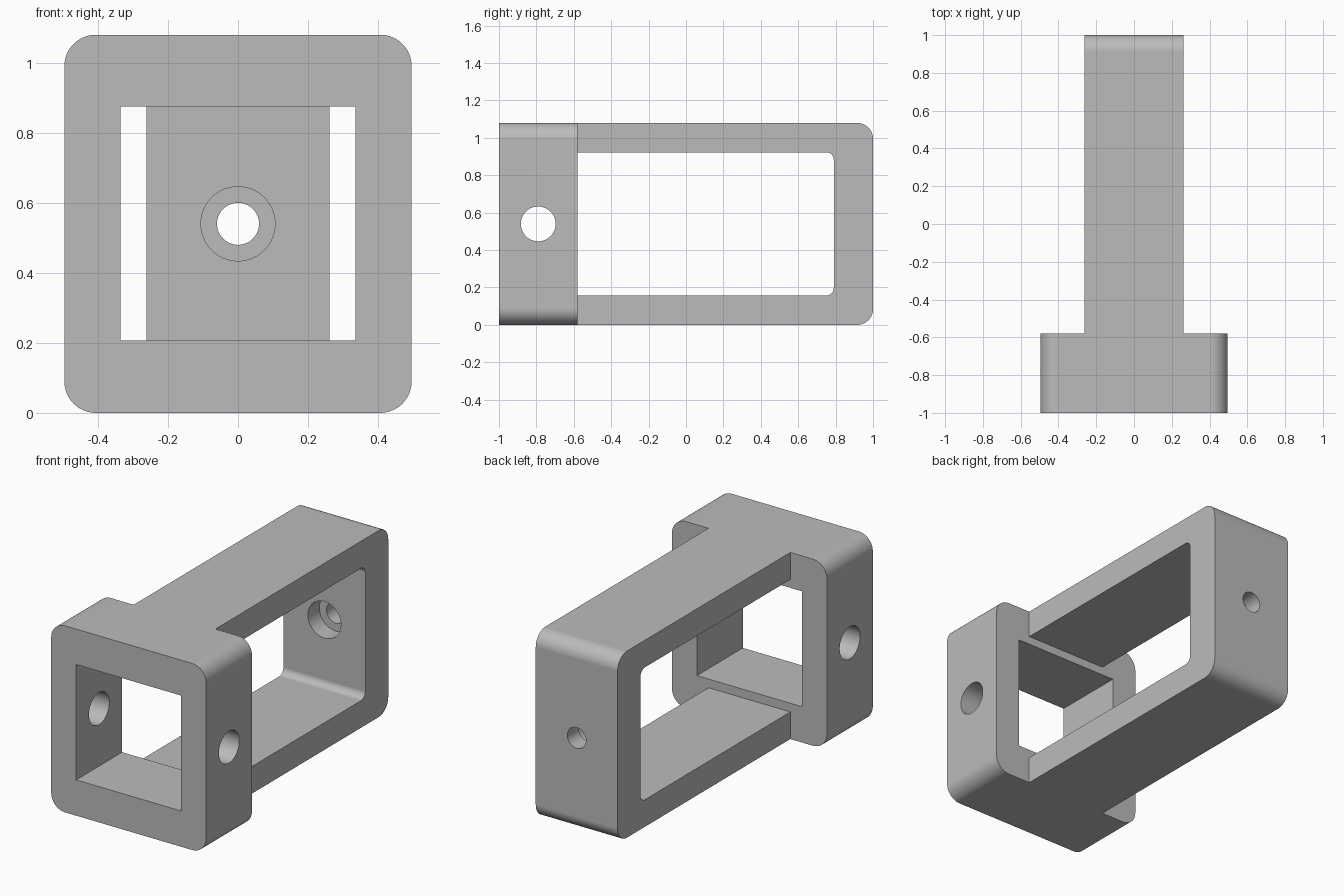
import bpy
import math
from mathutils import Matrix, Vector

if "Cube" in bpy.data.objects:
    bpy.data.objects.remove(bpy.data.objects["Cube"], do_unlink=True)

HEIGHT = 1.08
MID = HEIGHT / 2
JOINT = -0.58  # back face of the head


def rounded_outline(u0, u1, v0, v1, radii, steps=12):
    """Rectangle outline; radii run (u1,v1), (u0,v1), (u0,v0), (u1,v0)."""
    corners = [(u1, v1, -1, -1), (u0, v1, 1, -1), (u0, v0, 1, 1), (u1, v0, -1, 1)]
    points = []
    for i, ((u, v, su, sv), r) in enumerate(zip(corners, radii)):
        if r == 0:
            points.append((u, v))
            continue
        for k in range(steps + 1):
            a = math.pi / 2 * (i + k / steps)
            points.append((u + su * r + r * math.cos(a), v + sv * r + r * math.sin(a)))
    return points


def prism(name, outline, axis, start, end):
    """Extrude a (u, z) outline along x or y."""
    def place(p, d):
        return (d, p[0], p[1]) if axis == "x" else (p[0], d, p[1])
    n = len(outline)
    verts = [place(p, start) for p in outline] + [place(p, end) for p in outline]
    faces = [tuple(range(n)), tuple(range(2 * n - 1, n - 1, -1))]
    faces += [(i, i + n, (i + 1) % n + n, (i + 1) % n) for i in range(n)]
    if axis == "x":
        faces = [f[::-1] for f in faces]
    mesh = bpy.data.meshes.new(name)
    mesh.from_pydata(verts, [], faces)
    obj = bpy.data.objects.new(name, mesh)
    bpy.context.collection.objects.link(obj)
    return obj


def disc(u, radius):
    return [(u + radius * math.cos(a), MID + radius * math.sin(a))
            for a in (math.tau * i / 64 for i in range(64))]


def combine(target, tool, operation):
    tool.hide_render = True
    mod = target.modifiers.new("combine", "BOOLEAN")
    mod.operation, mod.solver, mod.object = operation, "EXACT", tool
    bpy.context.view_layer.objects.active = target
    bpy.ops.object.modifier_apply(modifier=mod.name)
    bpy.data.objects.remove(tool, do_unlink=True)


# Rounded head with its rectangular window
bracket = prism("bracket", rounded_outline(-0.496, 0.496, 0, HEIGHT, [0.09] * 4), "y", -1, JOINT)

# Long closed arm, overlapping into the head, with a rounded opening
arm = prism("arm", rounded_outline(-0.8, 1, 0, HEIGHT, [0.085, 0, 0, 0.085]), "x", -0.262, 0.262)
opening = prism("arm_opening", rounded_outline(JOINT, 0.79, 0.157, 0.923, [0.04, 0, 0, 0.04]), "x", -0.5, 0.5)
combine(arm, opening, "DIFFERENCE")
combine(bracket, arm, "UNION")

# Window, cross pin hole, back screw hole and its counterbore
cutters = [
    prism("window", rounded_outline(-0.336, 0.336, 0.207, 0.875, [0] * 4), "y", -1.2, JOINT + 0.1),
    prism("pin_hole", disc(-0.79, 0.093), "x", -0.7, 0.7),
    prism("screw_hole", disc(0, 0.06), "y", 0.6, 1.2),
    prism("counterbore", disc(0, 0.106), "y", 0.6, 0.895),
]
for cutter in cutters:
    combine(bracket, cutter, "DIFFERENCE")

# Single grey finish
grey = bpy.data.materials.new("grey")
grey.use_nodes = True
colour = (0.5, 0.5, 0.5, 1)
grey.diffuse_color = colour
grey.node_tree.nodes["Principled BSDF"].inputs["Base Color"].default_value = colour
bracket.data.materials.clear()
bracket.data.materials.append(grey)

# Smooth fillets and bores, crisp edges elsewhere
bpy.ops.object.select_all(action="DESELECT")
bracket.select_set(True)
bpy.context.view_layer.objects.active = bracket
bpy.ops.object.shade_smooth_by_angle(angle=math.radians(30))
weighted = bracket.modifiers.new("weighted_normals", "WEIGHTED_NORMAL")
weighted.keep_sharp = True
